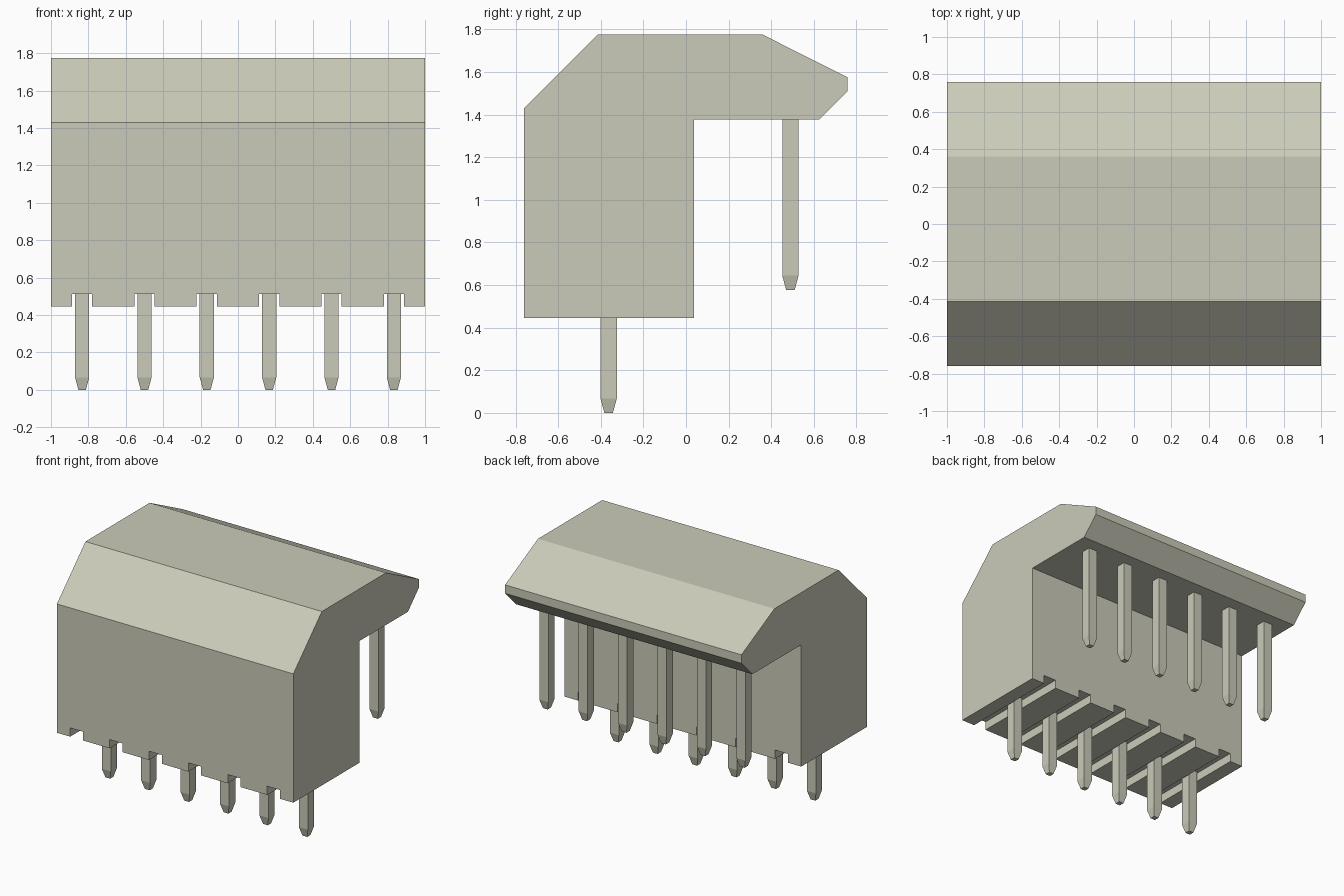
import bpy
import bmesh

cube = bpy.data.objects.get("Cube")
if cube:
    bpy.data.objects.remove(cube, do_unlink=True)

mat = bpy.data.materials.new("beige_plastic")
mat.use_nodes = True
colour = (0.60, 0.60, 0.49, 1.0)
mat.diffuse_color = colour
mat.node_tree.nodes["Principled BSDF"].inputs["Base Color"].default_value = colour

PIN_X = [(i - 2.5) / 3 for i in range(6)]


def make_object(name, bm):
    bmesh.ops.recalc_face_normals(bm, faces=bm.faces[:])
    mesh = bpy.data.meshes.new(name)
    bm.to_mesh(mesh)
    bm.free()
    mesh.materials.append(mat)
    obj = bpy.data.objects.new(name, mesh)
    bpy.context.collection.objects.link(obj)
    return obj


def add_box(bm, x, y, z):
    """Box from three (min, max) ranges."""
    verts = bmesh.ops.create_cube(bm, size=1)["verts"]
    for v in verts:
        v.co = [r[0] if c < 0 else r[1] for c, r in zip(v.co, (x, y, z))]


def make_pin(name, x, y, z_tip, z_top):
    """Square pin with a tapered tip."""
    bm = bmesh.new()
    rings = []
    for z, h in ((z_tip, 0.02), (z_tip + 0.067, 0.038), (z_top, 0.038)):
        rings.append([bm.verts.new((x + sx * h, y + sy * h, z))
                      for sx, sy in ((-1, -1), (1, -1), (1, 1), (-1, 1))])
    for low, high in zip(rings, rings[1:]):
        for i in range(4):
            j = (i + 1) % 4
            bm.faces.new((low[i], low[j], high[j], high[i]))
    bm.faces.new(rings[0])
    bm.faces.new(rings[-1])
    return make_object(name, bm)


# Housing: side profile (y, z) extruded along x
profile = [(-0.76, 0.445), (0.037, 0.445), (0.037, 1.376), (0.625, 1.376),
           (0.758, 1.51), (0.758, 1.575), (0.36, 1.775), (-0.415, 1.775),
           (-0.76, 1.43)]
bm = bmesh.new()
side = bm.faces.new([bm.verts.new((-1, y, z)) for y, z in profile])
ext = bmesh.ops.extrude_face_region(bm, geom=[side])
bmesh.ops.translate(bm, vec=(2, 0, 0),
                    verts=[g for g in ext["geom"] if isinstance(g, bmesh.types.BMVert)])
housing = make_object("housing", bm)

# Slots cut through the underside, front to back
bm = bmesh.new()
for x in PIN_X:
    add_box(bm, (x - 0.054, x + 0.054), (-1, 0.3), (0.3, 0.512))
cutter = make_object("slot_cutter", bm)
cutter.hide_render = True
mod = housing.modifiers.new("slots", "BOOLEAN")
mod.operation = "DIFFERENCE"
mod.solver = "EXACT"
mod.object = cutter
bpy.context.view_layer.objects.active = housing
bpy.ops.object.modifier_apply(modifier=mod.name)
bpy.data.objects.remove(cutter, do_unlink=True)

# Two rows of pins: under the block and under the overhang
for n, x in enumerate(PIN_X, 1):
    make_pin(f"lower_pin_{n}", x, -0.363, 0.0, 0.53)
    make_pin(f"rear_pin_{n}", x, 0.49, 0.577, 1.40)
